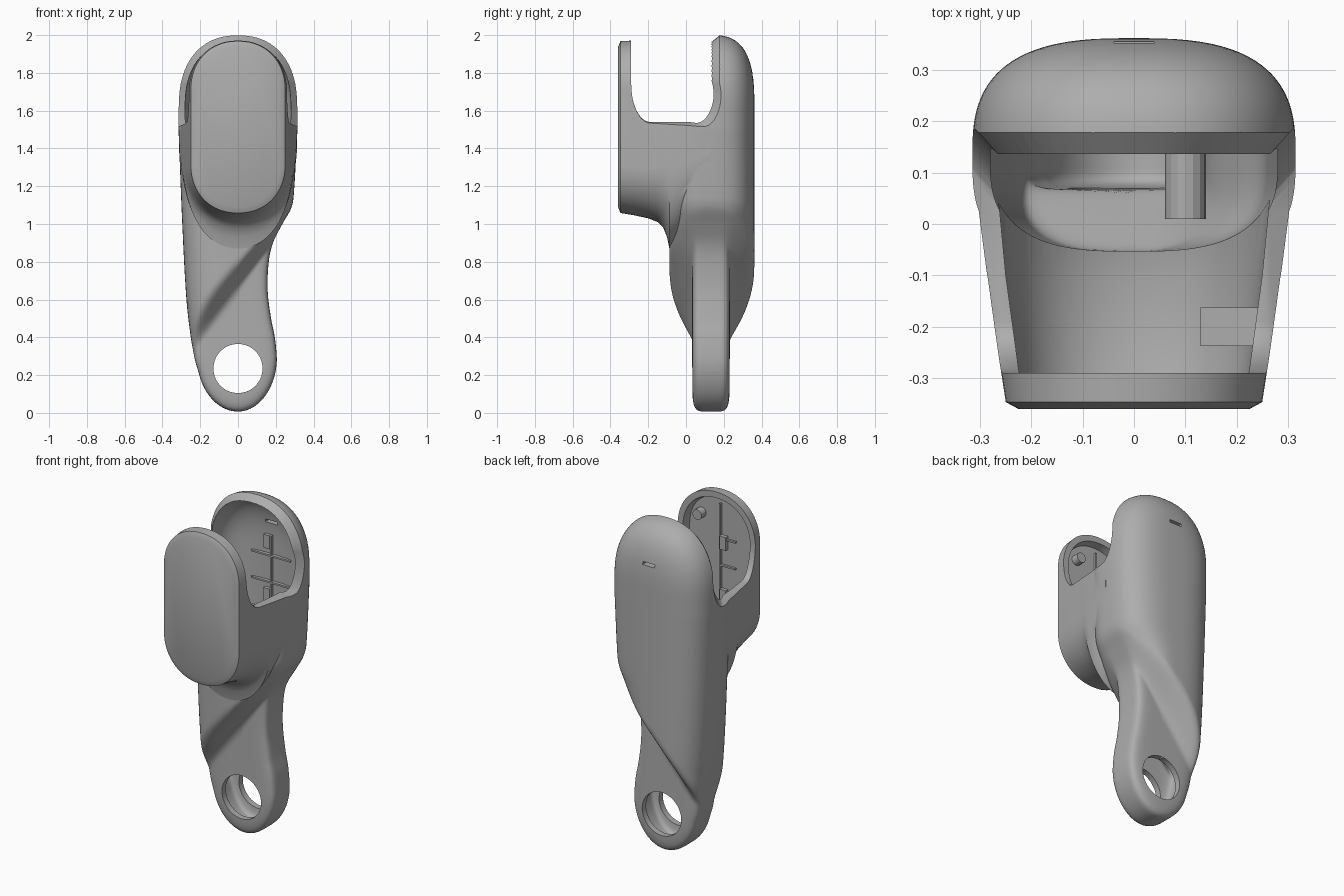
import bpy, bmesh, math
from mathutils import Vector

old = bpy.data.objects.get("Cube")
if old:
    bpy.data.objects.remove(old)

grey = bpy.data.materials.new("plain_grey")
grey.use_nodes = True
colour = (0.42, 0.42, 0.42, 1)
grey.diffuse_color = colour
grey.node_tree.nodes["Principled BSDF"].inputs["Base Color"].default_value = colour


def make(name, bm):
    bmesh.ops.remove_doubles(bm, verts=bm.verts, dist=1e-5)
    bmesh.ops.recalc_face_normals(bm, faces=bm.faces)
    mesh = bpy.data.meshes.new(name)
    bm.to_mesh(mesh)
    bm.free()
    mesh.materials.append(grey)
    ob = bpy.data.objects.new(name, mesh)
    bpy.context.collection.objects.link(ob)
    return ob


def interp(points, z):
    """Smooth curve through (z, value) points."""
    if z <= points[0][0]:
        return points[0][1]
    if z >= points[-1][0]:
        return points[-1][1]
    i = max(k for k in range(len(points) - 1) if points[k][0] <= z)
    def slope(k):
        a, b = points[max(k - 1, 0)], points[min(k + 1, len(points) - 1)]
        return (b[1] - a[1]) / (b[0] - a[0])
    (z0, v0), (z1, v1) = points[i], points[i + 1]
    h = z1 - z0
    t = (z - z0) / h
    return ((1 + 2 * t) * (1 - t) ** 2 * v0 + t * (1 - t) ** 2 * h * slope(i)
            + t * t * (3 - 2 * t) * v1 + t * t * (t - 1) * h * slope(i + 1))


RIGHT = [(0.22, 0.207), (0.3, 0.205), (0.4, 0.195), (0.5, 0.175), (0.65, 0.157), (0.8, 0.163),
         (0.9, 0.185), (1.0, 0.235), (1.08, 0.28), (1.14, 0.294), (1.5, 0.315)]
LEFT = [(0.22, 0.218), (0.3, 0.232), (0.4, 0.25), (0.6, 0.273), (1.0, 0.295), (1.5, 0.315)]
LOW_C, HIGH_C = 0.3, 1.62


def width(z, side, low, high, inset):
    """Outline half width on one side, with rounded ends."""
    cap = 1
    if z < LOW_C:
        cap = max(0, 1 - ((LOW_C - z) / (LOW_C - low)) ** 2) ** 0.5
    elif z > HIGH_C:
        cap = max(0, 1 - ((z - HIGH_C) / (high - HIGH_C)) ** 2.3) ** (1 / 2.3)
    return cap * (interp(RIGHT if side > 0 else LEFT, z) - inset)


def pillow(name, low, high, inset):
    """Rounded body over the outline; thick above a diagonal, a thin arm below it."""
    steps, mid, n = 20, 90, 26
    zs = [LOW_C - (LOW_C - low) * math.cos(k / steps * math.pi / 2) for k in range(steps)]
    zs += [LOW_C + (HIGH_C - LOW_C) * k / mid for k in range(mid)]
    zs += [HIGH_C + (high - HIGH_C) * math.sin(k / steps * math.pi / 2) for k in range(steps + 1)]
    us = [1 - (1 - k / n) ** 2.5 for k in range(n + 1)]
    us = [-u for u in reversed(us[1:])] + us
    bm = bmesh.new()
    for side, thick, p_thick in ((-1, 0.22, 3.0), (1, 0.23, 2.8)):
        grid = []
        for z_out in zs:
            spine = min(max(z_out, LOW_C), HIGH_C)
            row = []
            for u in us:
                s = abs(u)
                x = u * width(z_out, u, low, high, inset)
                z = spine + s * (z_out - spine)
                d = (z - 0.64 - 1.38 * x) / 1.7
                t = min(max(d / (0.1 - 0.2 * x), 0), 1)
                t = t * t * (3 - 2 * t)
                p = 6 + (p_thick - 6) * t
                depth = 0.1 + (thick - 0.1) * t - inset
                y = 0.132 + side * depth * max(0, 1 - s ** p) ** (1 / p)
                row.append(bm.verts.new((x, y, z)))
            grid.append(row)
        for a, b in zip(grid, grid[1:]):
            for k in range(len(us) - 1):
                bm.faces.new((a[k], a[k + 1], b[k + 1], b[k]))
    return make(name, bm)


def loft(name, rings):
    bm = bmesh.new()
    rows = [[bm.verts.new(p) for p in ring] for ring in rings]
    for a, b in zip(rows, rows[1:]):
        for k in range(len(a)):
            j = (k + 1) % len(a)
            bm.faces.new((a[k], a[j], b[j], b[k]))
    bm.faces.new(rows[0])
    bm.faces.new(rows[-1])
    return make(name, bm)


def stadium(y, half, bottom, top, reach=0, n=72):
    """Rounded ring; reach is the height of the lower round end."""
    r = half * 1.04
    low_r = reach or r
    ring = []
    for k in range(n):
        a = 2 * math.pi * (k + 0.5) / n
        c, s = math.cos(a), math.sin(a)
        x = math.copysign(half * abs(c) ** 0.93, c)
        h = abs(s) ** 0.93
        ring.append((x, y, top - r + r * h if s > 0 else bottom + low_r * (1 - h)))
    return ring


def box(name, centre, size):
    bm = bmesh.new()
    bmesh.ops.create_cube(bm, size=1)
    for v in bm.verts:
        v.co = Vector([c + s * q for c, s, q in zip(centre, size, v.co)])
    return make(name, bm)


def rod(name, centre, radius, length, sides=48):
    """Cylinder along y."""
    ends = [[(centre[0] + radius * math.cos(2 * math.pi * k / sides), centre[1] + e * length / 2,
              centre[2] + radius * math.sin(2 * math.pi * k / sides)) for k in range(sides)]
            for e in (-1, 1)]
    return loft(name, ends)


def combine(target, tool, operation):
    mod = target.modifiers.new(operation, "BOOLEAN")
    mod.operation, mod.object, mod.solver = operation, tool, "EXACT"
    graph = bpy.context.evaluated_depsgraph_get()
    mesh = bpy.data.meshes.new_from_object(target.evaluated_get(graph))
    target.modifiers.clear()
    target.data = mesh
    bpy.data.objects.remove(tool)


# Outer skin: back body with arm, plus front housing
shell = pillow("shell", 0.007, 2.0, 0)
housing = loft("front_housing", [stadium(*r) for r in (
    (-0.36, 0.226, 1.09, 1.937), (-0.347, 0.25, 1.058, 1.968), (-0.27, 0.262, 1.045, 1.972),
    (-0.2, 0.272, 1.03, 1.975), (-0.15, 0.279, 1.01, 1.975, 0.31),
    (-0.12, 0.283, 0.98, 1.975, 0.34), (-0.1, 0.286, 0.93, 1.975, 0.4),
    (-0.088, 0.288, 0.87, 1.975, 0.46), (-0.05, 0.293, 0.9, 1.98, 0.42),
    (0.02, 0.302, 1.0, 1.98, 0.34), (0.13, 0.312, 1.08, 1.98))])
combine(shell, housing, "UNION")

# Hollow inside
combine(shell, pillow("back_cavity", 0.043, 1.965, 0.035), "DIFFERENCE")
combine(shell, loft("front_cavity", [stadium(*r) for r in (
    (-0.335, 0.21, 1.1, 1.925), (-0.29, 0.224, 1.085, 1.935), (-0.1, 0.25, 1.08, 1.94),
    (0.11, 0.27, 1.12, 1.94))]), "DIFFERENCE")


# U-shaped slot between front and back, flared at the outer rim
def slot(x, flare):
    front, back, floor = -0.29 - flare * 0.15, 0.13 + flare, 1.54 - flare * 0.4
    arc = [k / 10 * math.pi / 2 for k in range(11)]
    pts = [(front, 2.1)]
    pts += [(front + 0.1 * (1 - math.cos(a)), floor + 0.2 * (1 - math.sin(a))) for a in arc]
    pts += [(back - 0.1 * (1 - math.sin(a)), floor + 0.2 * (1 - math.cos(a))) for a in arc]
    pts += [(back, 2.1)]
    return [(x, y, z) for y, z in pts]


combine(shell, loft("slot", [slot(-0.34, 0.09), slot(-0.26, 0), slot(0.26, 0), slot(0.34, 0.09)]),
        "DIFFERENCE")


# Chamfer around the top rim of the back half
def rim(y):
    inset = 0.8 * (0.18 - y)
    top = 2.0 - inset
    zs = [1.3, 1.5] + [HIGH_C + (top - HIGH_C) * math.sin(k / 16 * math.pi / 2) for k in range(16)]
    side = [(width(z, 1, 0, top, inset), y, z) for z in zs]
    return side + [(0, y, top)] + [(-x, y, z) for x, y, z in reversed(side)]


chamfer = box("chamfer", (0, 0.14, 1.95), (0.8, 0.08, 0.42))
combine(chamfer, loft("rim_core", [rim(0.13), rim(0.2)]), "DIFFERENCE")
combine(shell, chamfer, "DIFFERENCE")

# Eye at the foot of the arm and the small slit in the back
combine(shell, rod("eye", (0, 0.13, 0.235), 0.13, 0.6, 64), "DIFFERENCE")
combine(shell, box("slit", (0, 0.34, 1.78), (0.08, 0.14, 0.018)), "DIFFERENCE")

bpy.context.view_layer.objects.active = shell
shell.select_set(True)
bpy.ops.object.shade_smooth_by_angle(angle=math.radians(32))

# Ribs, clips and bosses inside
box("back_seam_rib", (0, 0.322, 1.3), (0.01, 0.022, 0.8))
box("front_seam_rib", (0, -0.332, 1.5), (0.01, 0.025, 0.78))
for i, z in enumerate((1.25, 1.42, 1.58)):
    box(f"back_rib_{i}", (0.0, 0.318, z), (0.26, 0.022, 0.01))
    box(f"front_rib_{i}", (-0.05, -0.332, z + 0.1), (0.1, 0.02, 0.01))
for i, z in enumerate((1.34, 1.66)):
    box(f"back_clip_{i}", (-0.025, 0.318, z), (0.04, 0.025, 0.08))
    box(f"front_clip_{i}", (-0.025, -0.328, z), (0.04, 0.03, 0.08))
rod("front_boss", (0.13, -0.315, 1.8), 0.03, 0.05, 16)
box("side_boss", (0.195, -0.2, 1.3), (0.13, 0.075, 0.08))
rod("back_boss", (0.1, 0.17, 1.15), 0.04, 0.32, 16)
